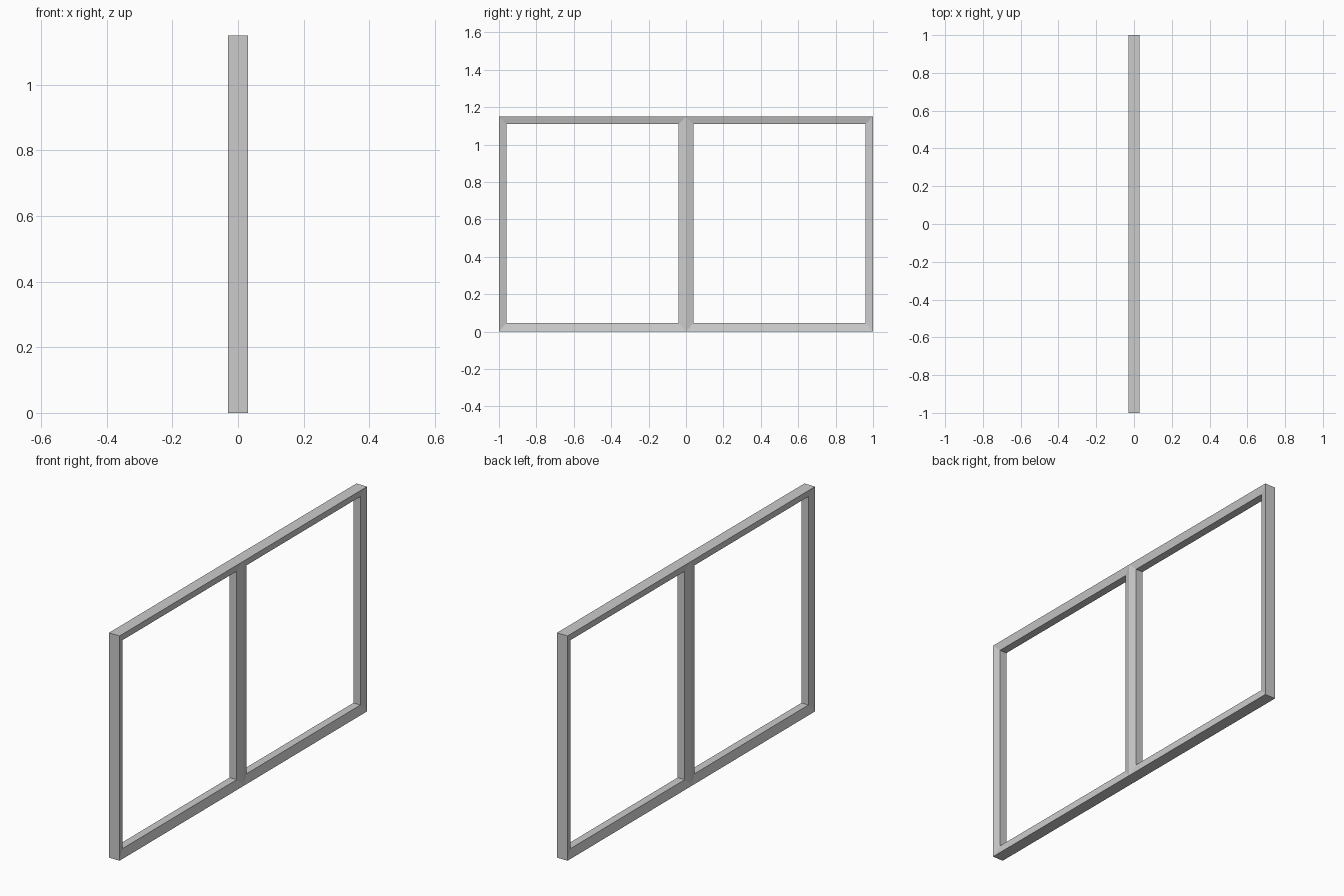
import bpy, bmesh

if "Cube" in bpy.data.objects:
    bpy.data.objects.remove(bpy.data.objects["Cube"])

HEIGHT, HALF_LEN = 1.15, 1.0
OUTER_X, INNER_X = 0.03, 0.02      # sloped faces: thick rim, thinner opening edge
SIDE, BOTTOM, TOP = 0.039, 0.045, 0.039

bm = bmesh.new()


def ring(x, y0, y1, z0, z1):
    return [bm.verts.new((x, y, z)) for y, z in ((y0, z0), (y1, z0), (y1, z1), (y0, z1))]


def bridge(a, b, skip=None):
    for i in range(4):
        if i != skip:
            j = (i + 1) % 4
            bm.faces.new((a[i], a[j], b[j], b[i]))


# One pane surround: mitred sloping faces, opening reveal and outer edges
outer = [ring(s * OUTER_X, 0, HALF_LEN, 0, HEIGHT) for s in (1, -1)]
inner = [ring(s * INNER_X, SIDE, HALF_LEN - SIDE, BOTTOM, HEIGHT - TOP) for s in (1, -1)]
bridge(outer[0], inner[0])
bridge(inner[0], inner[1])
bridge(inner[1], outer[1])
bridge(outer[1], outer[0], skip=3)   # left open where the two halves meet
bmesh.ops.recalc_face_normals(bm, faces=bm.faces)

mesh = bpy.data.meshes.new("window_frame")
bm.to_mesh(mesh)
bm.free()
frame = bpy.data.objects.new("window_frame", mesh)
bpy.context.collection.objects.link(frame)

# Second pane, joined at the centre post
mirror = frame.modifiers.new("second_pane", 'MIRROR')
mirror.use_axis = (False, True, False)
mirror.use_clip = True
